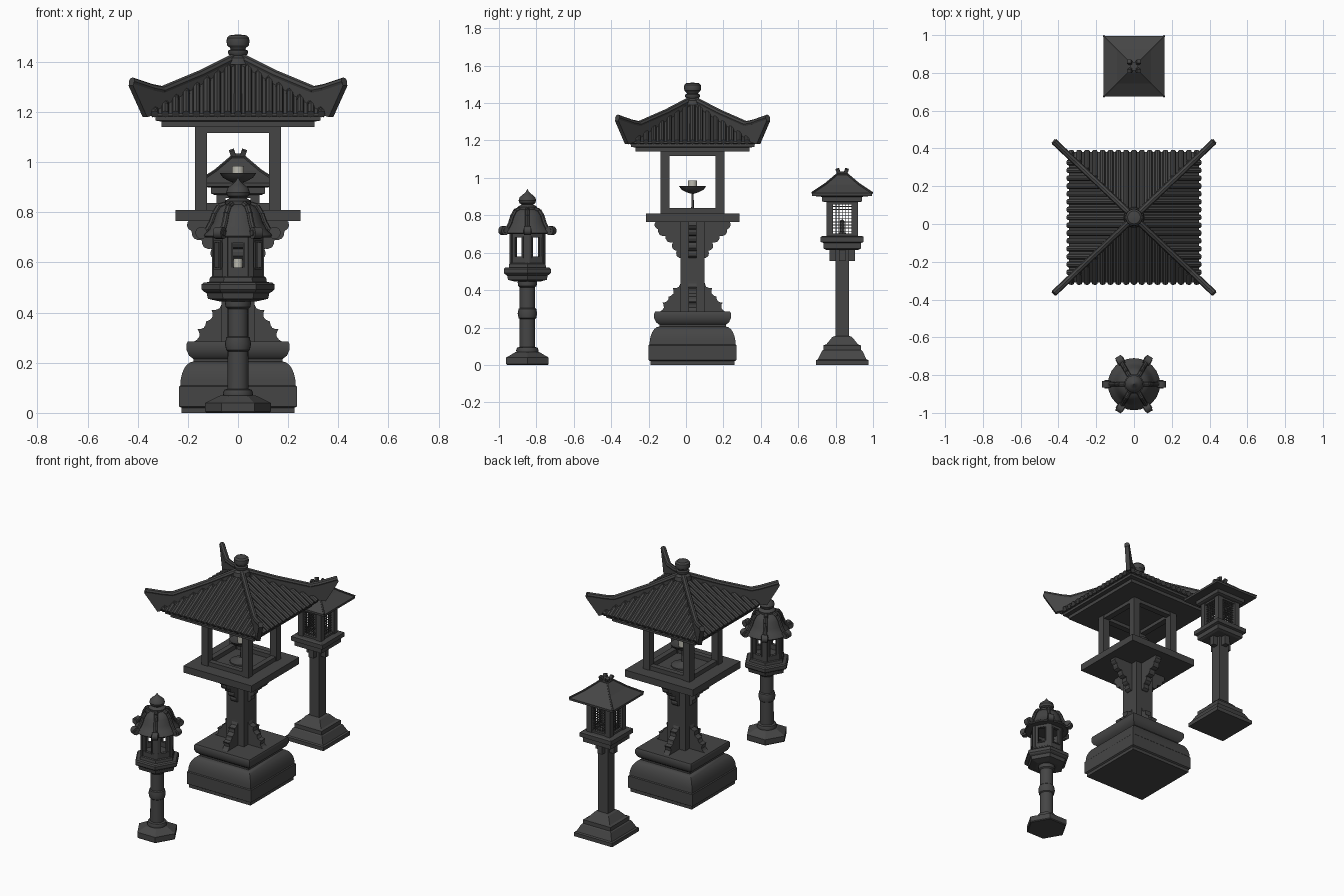
import bpy, bmesh, math
from mathutils import Vector, Matrix

if "Cube" in bpy.data.objects:
    bpy.data.objects.remove(bpy.data.objects["Cube"])

R2 = math.sqrt(2)


def material(name, col):
    m = bpy.data.materials.new(name)
    m.diffuse_color = (*col, 1)
    m.use_nodes = True
    m.node_tree.nodes["Principled BSDF"].inputs["Base Color"].default_value = m.diffuse_color
    return m


STONE = material("dark stone", (0.06, 0.06, 0.06))
WAX = material("pale wax", (0.5, 0.49, 0.43))


def finish(name, bm, mat=STONE, y=0.0, smooth=False):
    bmesh.ops.recalc_face_normals(bm, faces=bm.faces)
    me = bpy.data.meshes.new(name)
    bm.to_mesh(me)
    bm.free()
    me.materials.append(mat)
    ob = bpy.data.objects.new(name, me)
    bpy.context.collection.objects.link(ob)
    ob.location.y = y
    if smooth:
        bpy.ops.object.select_all(action='DESELECT')
        ob.select_set(True)
        bpy.context.view_layer.objects.active = ob
        bpy.ops.object.shade_smooth_by_angle(angle=math.radians(35))
    return ob


def box(bm, c, s, rot=0.0):
    m = Matrix.Rotation(rot, 4, 'Z') @ Matrix.Translation(c) @ Matrix.Diagonal((*s, 1))
    bmesh.ops.create_cube(bm, size=1, matrix=m)


def lathe(bm, prof, n, start=0.0, k=1.0):
    """Revolve (radius, z) points with n sides, capping both ends."""
    rings = []
    for r, z in prof:
        r = max(r, 0.0005) * k
        rings.append([bm.verts.new((r * math.cos(start + 2 * math.pi * i / n),
                                    r * math.sin(start + 2 * math.pi * i / n), z)) for i in range(n)])
    for a, b in zip(rings, rings[1:]):
        for i in range(n):
            bm.faces.new((a[i], a[(i + 1) % n], b[(i + 1) % n], b[i]))
    bm.faces.new(rings[0][::-1])
    bm.faces.new(rings[-1])


def square(bm, prof):
    lathe(bm, prof, 4, math.pi / 4, R2)


def tube(bm, a, b, r, n=8):
    a, b = Vector(a), Vector(b)
    d = b - a
    m = Matrix.Translation((a + b) / 2) @ d.to_track_quat('Z', 'Y').to_matrix().to_4x4()
    bmesh.ops.create_cone(bm, cap_ends=True, segments=n, radius1=r, radius2=r, depth=d.length, matrix=m)


def plate(bm, pts, thick, ang):
    """Upright plate: outline of (radius, z) points, turned to an angle about z."""
    d = Vector((math.cos(ang), math.sin(ang), 0))
    s = Vector((-d.y, d.x, 0)) * thick / 2
    sides = [[bm.verts.new(d * r + Vector((0, 0, z)) + o) for r, z in pts] for o in (s, -s)]
    bm.faces.new(sides[0])
    bm.faces.new(sides[1][::-1])
    n = len(pts)
    for i in range(n):
        j = (i + 1) % n
        bm.faces.new((sides[0][i], sides[0][j], sides[1][j], sides[1][i]))


def scallop(path, bulge=0.35):
    out = []
    for (a, b), (c, d) in zip(path, path[1:]):
        for t in (0, 0.2, 0.5, 0.8):
            h = bulge * 4 * t * (1 - t)
            out.append((a + (c - a) * t + (d - b) * h, b + (d - b) * t - (c - a) * h))
    return out + [path[-1]]


# ---------- large roofed lantern ----------
Y0 = 0.035
bm = bmesh.new()
ovolo = [(0.178 + 0.052 * math.cos(t * math.pi / 12), 0.11 + 0.095 * math.sin(t * math.pi / 12)) for t in range(7)]
square(bm, [(0.225, 0), (0.225, 0.02), (0.235, 0.026), (0.235, 0.105)] + ovolo
       + [(0.178, 0.215), (0.195, 0.228), (0.205, 0.25), (0.205, 0.275), (0.2, 0.285)])
finish("large_base", bm, y=Y0, smooth=True)

bm = bmesh.new()
box(bm, (0, 0, 0.525), (0.13, 0.13, 0.5))
finish("large_column", bm, y=Y0)

bm = bmesh.new()
low = scallop([(0.175, 0.285), (0.162, 0.335), (0.128, 0.365), (0.105, 0.41), (0.065, 0.45)], -0.3)
top = scallop([(0.06, 0.57), (0.085, 0.61), (0.105, 0.655), (0.145, 0.69), (0.185, 0.725), (0.195, 0.77)], 0.3)
low = [(r, max(z, 0.28)) for r, z in low]
for i in range(4):
    plate(bm, [(0.04, 0.28)] + low + [(0.04, 0.45)], 0.042, i * math.pi / 2)
    plate(bm, [(0.04, 0.57)] + top + [(0.04, 0.77)], 0.042, i * math.pi / 2)
finish("column_brackets", bm, y=Y0)

bm = bmesh.new()
box(bm, (0, 0, 0.7875), (0.5, 0.5, 0.045))
finish("large_platform", bm, y=Y0)

bm = bmesh.new()
for i in range(4):
    a = i * math.pi / 2
    box(bm, (0.148, 0.148, 0.98), (0.048, 0.048, 0.34), a)
    box(bm, (0.148, 0, 1.13), (0.04, 0.26, 0.025), a)
    box(bm, (0.148, 0, 0.823), (0.035, 0.26, 0.03), a)
finish("large_posts_and_rails", bm, y=Y0)

bm = bmesh.new()
lathe(bm, [(0.07, 0.81), (0.07, 0.818), (0.02, 0.83), (0.007, 0.84), (0.006, 0.915), (0.03, 0.922), (0.06, 0.938),
           (0.073, 0.957), (0.068, 0.957), (0.03, 0.94), (0, 0.94)], 24)
finish("candle_dish", bm, y=Y0, smooth=True)
bm = bmesh.new()
lathe(bm, [(0.024, 0.94), (0.024, 0.985), (0, 0.985)], 16)
finish("large_candle", bm, WAX, Y0, True)

# roof body, tile rows and flared hip ridges
bm = bmesh.new()
square(bm, [(0.305, 1.14), (0.305, 1.162), (0.33, 1.166), (0.33, 1.182), (0.345, 1.185), (0.345, 1.195), (0, 1.405)])
finish("large_roof", bm, y=Y0)

bm = bmesh.new()


def roof_z(d):
    return 1.405 - 0.21 * d / 0.345


for side in range(4):
    rot = Matrix.Rotation(side * math.pi / 2, 3, 'Z')
    for i in range(-8, 9):
        u = i * 0.0415
        d = max(abs(u) - 0.01, 0.02)
        tube(bm, rot @ Vector((0.35, u, roof_z(0.35))), rot @ Vector((d, u, roof_z(d))), 0.015)
finish("roof_tiles", bm, y=Y0, smooth=True)

bm = bmesh.new()
for a in [math.atan2(sy * 0.402, sx * 0.424) for sx in (1, -1) for sy in (1, -1)]:
    k = 1.39
    crest = [(0, 1.425), (0.15, 1.35), (0.3, 1.287), (0.34, 1.295), (0.42, 1.322)]
    fin = crest + [(0.424, 1.305), (0.368, 1.18), (0.32, 1.195), (0, 1.37)]
    plate(bm, [(r * k, z) for r, z in fin], 0.026, a)
    line = [(r * k * math.cos(a), r * k * math.sin(a), z) for r, z in crest]
    for p, q in zip(line, line[1:]):
        tube(bm, p, q, 0.017)
finish("hip_ridges", bm, y=Y0)

bm = bmesh.new()
lathe(bm, [(0.055, 1.39), (0.05, 1.415), (0.033, 1.425), (0.04, 1.435), (0.04, 1.445), (0.03, 1.45), (0.032, 1.456),
           (0.043, 1.466), (0.046, 1.48), (0.044, 1.496), (0.034, 1.506), (0, 1.51)], 24)
finish("roof_finial", bm, y=Y0, smooth=True)

# ---------- square lantern ----------
Y1 = 0.835
bm = bmesh.new()
square(bm, [(0.14, 0), (0.14, 0.025), (0.13, 0.03), (0.108, 0.075), (0.1, 0.08), (0.1, 0.105), (0.085, 0.11),
            (0.052, 0.15), (0.036, 0.155), (0.036, 0.64)])
finish("square_base_and_column", bm, y=Y1)

bm = bmesh.new()
for i in range(4):
    a = i * math.pi / 2
    box(bm, (0.045, 0, 0.587), (0.048, 0.034, 0.065), a)
square(bm, [(0.085, 0.615), (0.1, 0.622), (0.1, 0.652), (0.115, 0.657), (0.115, 0.685), (0.105, 0.69)])
finish("square_tray", bm, y=Y1)

bm = bmesh.new()
for i in range(4):
    a = i * math.pi / 2
    box(bm, (0.067, 0.067, 0.78), (0.036, 0.036, 0.19), a)
    box(bm, (0.067, 0, 0.695), (0.025, 0.1, 0.016), a)
    box(bm, (0.067, 0, 0.866), (0.025, 0.1, 0.016), a)
square(bm, [(0.095, 0.87), (0.107, 0.875), (0.107, 0.9), (0.095, 0.905)])
finish("square_light_box", bm, y=Y1)

bm = bmesh.new()
for i in range(4):
    a = i * math.pi / 2
    for j in range(-2, 3):
        box(bm, (0.067, j * 0.0165, 0.78), (0.004, 0.004, 0.16), a)
    for j in range(9):
        box(bm, (0.067, 0, 0.715 + j * 0.0165), (0.004, 0.1, 0.004), a)
finish("window_lattice", bm, y=Y1)

bm = bmesh.new()
lathe(bm, [(0.025, 0.685), (0.025, 0.7), (0.012, 0.71), (0.012, 0.77), (0, 0.78)], 12)
finish("square_candle_stand", bm, y=Y1)

bm = bmesh.new()
square(bm, [(0.1, 0.898), (0.16, 0.904), (0.161, 0.918), (0.09, 0.966), (0.025, 1.022), (0, 1.022)])
for i in range(4):
    rot = Matrix.Rotation(i * math.pi / 2, 3, 'Z')
    pts = [rot @ Vector((r, r, z)) for r, z in ((0.161, 0.92), (0.09, 0.967), (0.025, 1.022))]
    tube(bm, pts[0], pts[1], 0.006, 6)
    tube(bm, pts[1], pts[2], 0.006, 6)
finish("square_roof", bm, y=Y1)

bm = bmesh.new()
square(bm, [(0.032, 1.008), (0.032, 1.02), (0.022, 1.025), (0.022, 1.035)])
for i in range(4):
    rot = Matrix.Rotation(i * math.pi / 2, 3, 'Z')
    tube(bm, rot @ Vector((0.014, 0.014, 1.015)), rot @ Vector((0.026, 0.026, 1.048)), 0.014, 4)
finish("square_roof_crown", bm, y=Y1)

# ---------- six-sided lantern ----------
Y2 = -0.848
bm = bmesh.new()
lathe(bm, [(0.125, 0), (0.131, 0.005), (0.131, 0.04), (0.12, 0.045), (0.075, 0.068), (0.06, 0.07)], 6)
finish("hex_base", bm, y=Y2)

bm = bmesh.new()
lathe(bm, [(0.058, 0.065), (0.06, 0.078), (0.055, 0.092), (0.042, 0.096), (0.041, 0.245), (0.047, 0.25),
           (0.052, 0.275), (0.047, 0.3), (0.041, 0.305), (0.041, 0.415), (0.049, 0.422), (0.052, 0.44),
           (0.049, 0.46)], 24)
finish("hex_column", bm, y=Y2, smooth=True)

bm = bmesh.new()
lathe(bm, [(0.075, 0.445), (0.12, 0.455), (0.125, 0.478), (0.137, 0.484), (0.145, 0.492), (0.145, 0.513),
           (0.137, 0.52), (0.115, 0.522), (0.112, 0.54), (0.1, 0.548)], 6)
finish("hex_tray", bm, y=Y2)

bm = bmesh.new()
for i in range(6):
    a = i * math.pi / 3
    box(bm, (0.094, 0, 0.625), (0.02, 0.022, 0.17), a)
    b = a + math.pi / 6
    box(bm, (0.083, 0, 0.56), (0.016, 0.09, 0.04), b)
    box(bm, (0.083, 0, 0.695), (0.016, 0.09, 0.03), b)
    for s in (-1, 1):
        box(bm, (0.083, s * 0.03, 0.63), (0.014, 0.018, 0.12), b)
        box(bm, (0.09, s * 0.024, 0.63), (0.012, 0.007, 0.115), b)
        box(bm, (0.09, 0, 0.63 + s * 0.054), (0.012, 0.048, 0.007), b)
finish("hex_light_box", bm, y=Y2)

bm = bmesh.new()
lathe(bm, [(0.018, 0.545), (0.018, 0.615), (0, 0.615)], 16)
finish("hex_candle", bm, WAX, Y2, True)

bm = bmesh.new()
lathe(bm, [(0.1, 0.7), (0.132, 0.7), (0.138, 0.706), (0.134, 0.715), (0.115, 0.732), (0.1, 0.76), (0.088, 0.795),
           (0.072, 0.82), (0.05, 0.832), (0.05, 0.842), (0, 0.842)], 24)
finish("hex_roof", bm, y=Y2, smooth=True)

# ribs ending in curled scrolls
bm = bmesh.new()
for i in range(6):
    rot = Matrix.Rotation(i * math.pi / 3, 3, 'Z')
    path = [(0.05, 0.832), (0.075, 0.824), (0.093, 0.795), (0.105, 0.76), (0.12, 0.733), (0.142, 0.715)]
    pts = [rot @ Vector((r, 0, z)) for r, z in path]
    for p, q in zip(pts, pts[1:]):
        tube(bm, p, q, 0.012)
    tube(bm, rot @ Vector((0.146, -0.018, 0.718)), rot @ Vector((0.146, 0.018, 0.718)), 0.024, 14)
    tube(bm, rot @ Vector((0.146, -0.022, 0.718)), rot @ Vector((0.146, 0.022, 0.718)), 0.012, 10)
finish("hex_roof_scrolls", bm, y=Y2, smooth=True)

bm = bmesh.new()
lathe(bm, [(0.05, 0.835), (0.052, 0.845), (0.04, 0.853), (0.03, 0.857), (0.042, 0.865), (0.047, 0.88),
           (0.042, 0.896), (0.026, 0.91), (0.011, 0.922), (0, 0.94)], 24)
finish("hex_finial", bm, y=Y2, smooth=True)
